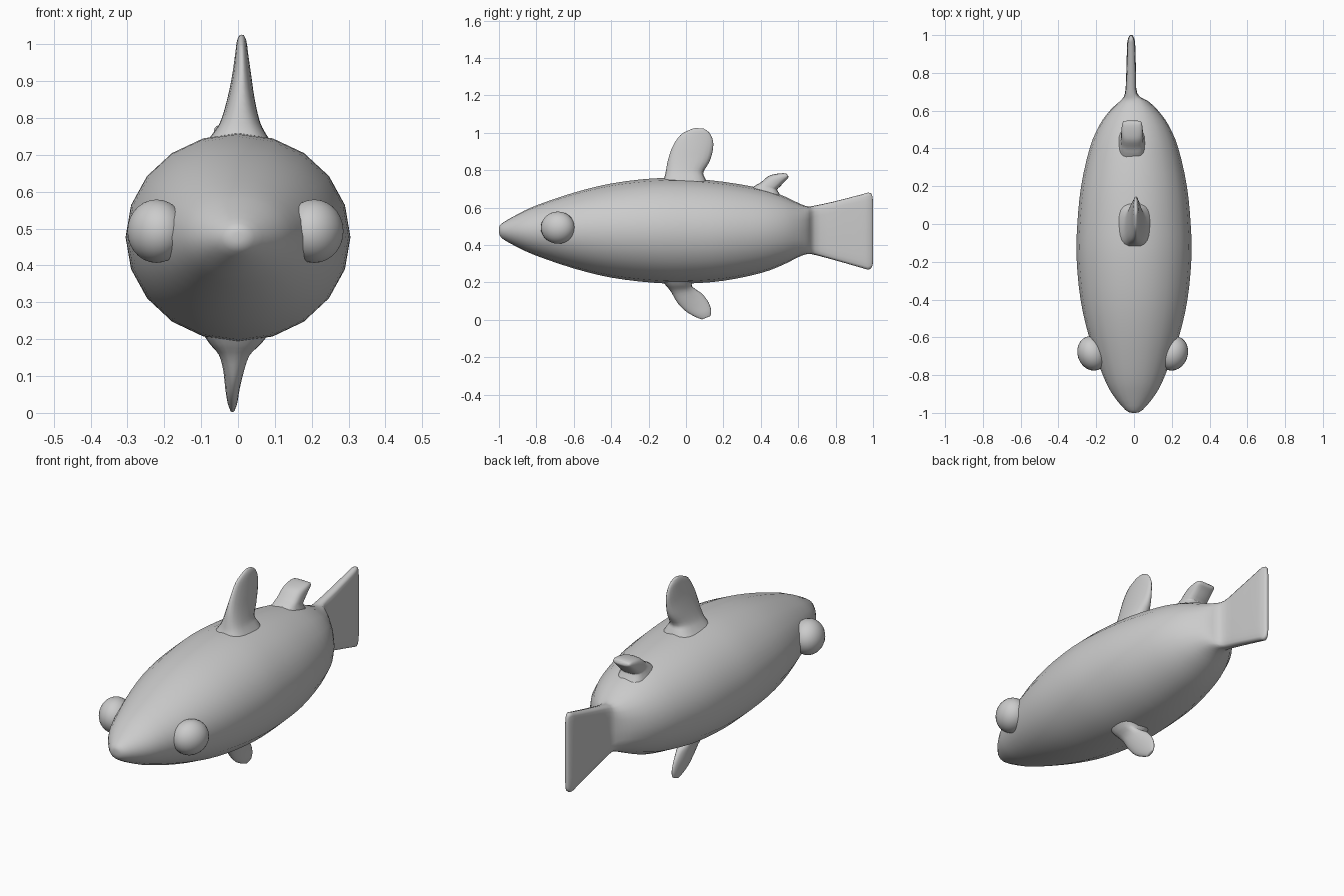
import bpy, bmesh, math

SIDES = 20


def spline(rows, steps):
    """Catmull-Rom interpolation between the section rows."""
    out = []
    for i in range(len(rows) - 1):
        a, b = rows[max(i - 1, 0)], rows[i]
        c, d = rows[i + 1], rows[min(i + 2, len(rows) - 1)]
        for s in range(steps):
            t = s / steps
            out.append([0.5 * (2 * q + (r - p) * t + (2 * p - 5 * q + 4 * r - w) * t * t
                               + (3 * q - p - 3 * r + w) * t ** 3)
                        for p, q, r, w in zip(a, b, c, d)])
    return out + [list(rows[-1])]


def power(v, n):
    return math.copysign(abs(v) ** (2 / n), v)


def loft(name, rows, steps=3):
    """Row: y0, z0, y1, z1 (section ends in side view), half width, centre x, squareness."""
    bm = bmesh.new()
    rings = []
    for y0, z0, y1, z1, hw, cx, n in spline(rows, steps):
        ring = []
        for k in range(SIDES):
            a = 2 * math.pi * k / SIDES
            u, v = power(math.cos(a), n), power(math.sin(a), n)
            ring.append(bm.verts.new((cx + hw * v,
                                      (y0 + y1) / 2 + u * (y1 - y0) / 2,
                                      (z0 + z1) / 2 + u * (z1 - z0) / 2)))
        rings.append(ring)
    for r, s in zip(rings, rings[1:]):
        for k in range(SIDES):
            j = (k + 1) % SIDES
            bm.faces.new((r[k], r[j], s[j], s[k]))
    bm.faces.new(rings[0][::-1])
    bm.faces.new(rings[-1])
    bmesh.ops.recalc_face_normals(bm, faces=bm.faces)
    mesh = bpy.data.meshes.new(name)
    bm.to_mesh(mesh)
    bm.free()
    mesh.shade_smooth()
    ob = bpy.data.objects.new(name, mesh)
    bpy.context.collection.objects.link(ob)
    return ob


# Body flowing into the flat tail fin: y, bottom z, top z, half width, squareness
body = [(-1.0, .47, .49, .008, 2), (-.985, .437, .515, .045, 2),
        (-.9, .388, .565, .115, 2), (-.8, .343, .612, .165, 2),
        (-.6, .275, .68, .237, 2), (-.4, .226, .729, .283, 2),
        (-.18, .199, .756, .304, 2), (.0, .194, .756, .3, 2),
        (.2, .209, .738, .28, 2), (.4, .25, .703, .235, 2),
        (.52, .295, .663, .185, 2.1), (.6, .335, .625, .128, 2.3),
        (.65, .352, .607, .075, 2.8), (.69, .347, .611, .033, 4),
        (.8, .318, .635, .026, 5), (.94, .278, .671, .022, 5),
        (.975, .269, .68, .018, 5), (.994, .283, .67, .011, 5),
        (1.0, .31, .63, .005, 5)]
loft("body_and_tail", [(y, b, y, t, w, -.015 if y > .66 else 0, n)
                       for y, b, t, w, n in body])

# Tall dorsal fin with a flared root
loft("dorsal_fin", [
    (-.135, .72, .12, .72, .10, 0, 2.8), (-.115, .765, .10, .762, .068, .004, 2.8),
    (-.107, .80, .093, .79, .052, .006, 2.5), (-.095, .86, .125, .845, .037, .008, 2.3),
    (-.07, .93, .142, .90, .026, .01, 2), (-.03, .988, .145, .955, .018, .01, 2),
    (.02, 1.016, .125, 1.0, .013, .01, 2), (.05, 1.026, .095, 1.022, .006, .01, 2)])

# Small swept fin in front of the tail
loft("rear_dorsal_fin", [
    (.33, .69, .52, .64, .075, -.01, 3), (.37, .718, .49, .69, .062, -.01, 3),
    (.40, .735, .49, .70, .06, -.01, 3), (.44, .768, .505, .715, .058, -.01, 3),
    (.48, .78, .53, .742, .056, -.01, 3), (.52, .784, .546, .758, .051, -.01, 3),
    (.54, .78, .547, .768, .045, -.01, 3)])

# Swept belly fin
loft("belly_fin", [
    (-.14, .23, .06, .23, .10, -.005, 2.8), (-.11, .187, .03, .188, .07, -.007, 2.8),
    (-.08, .15, .05, .165, .042, -.01, 2.4), (-.045, .09, .085, .14, .028, -.012, 2),
    (.0, .045, .12, .095, .02, -.015, 2), (.05, .016, .135, .05, .014, -.015, 2),
    (.085, .002, .13, .02, .007, -.015, 2)])

# Bulging eyes facing outward along the head surface
for side, name in ((1, "eye_right"), (-1, "eye_left")):
    bpy.ops.mesh.primitive_uv_sphere_add(segments=24, ring_count=14, radius=1)
    eye = bpy.context.object
    eye.name = name
    eye.scale = (.078, .093, .086)
    eye.rotation_euler = (0, 0, -side * .34)
    eye.location = (side * .214 - .007, -.685, .493)
    bpy.ops.object.shade_smooth()
